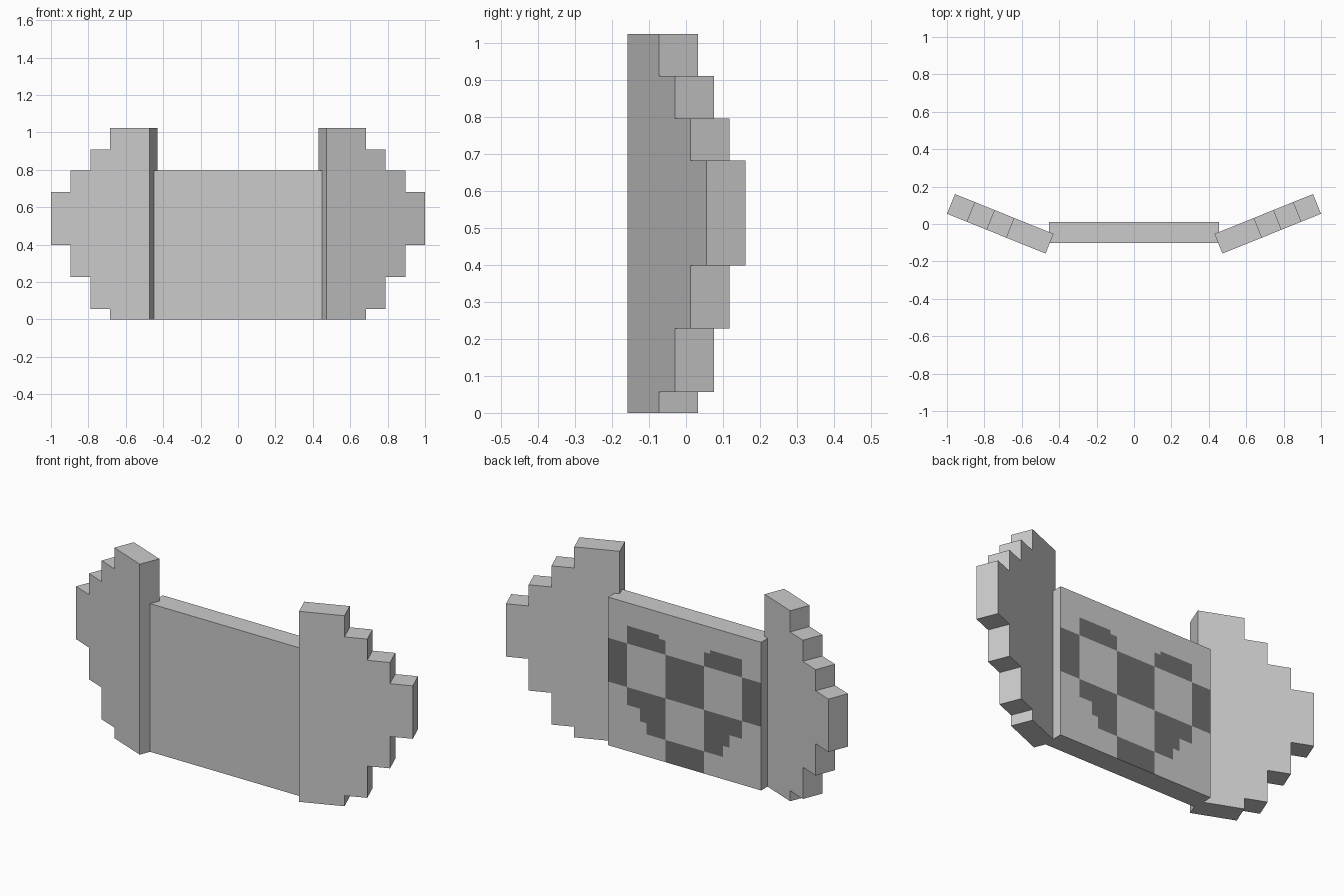
import bpy, bmesh, math
from mathutils import Vector

if "Cube" in bpy.data.objects:
    bpy.data.objects.remove(bpy.data.objects["Cube"])

U = 2 / 35.2            # one block unit
THICK = 2 * U
TILT = math.radians(22)


def material(name, value):
    m = bpy.data.materials.new(name)
    m.diffuse_color = (value, value, value, 1)
    m.use_nodes = True
    m.node_tree.nodes["Principled BSDF"].inputs["Base Color"].default_value = m.diffuse_color
    return m


grey = material("light_grey", 0.6)
dark = material("dark_grey", 0.16)


def finish(bm, name, mats):
    bmesh.ops.recalc_face_normals(bm, faces=bm.faces)
    me = bpy.data.meshes.new(name)
    bm.to_mesh(me)
    bm.free()
    for m in mats:
        me.materials.append(m)
    ob = bpy.data.objects.new(name, me)
    bpy.context.collection.objects.link(ob)
    return ob


# Stepped side wing: (outer end, bottom, top) of each step, in units
STEPS = [(4, 0, 18), (6, 1, 16), (8, 4, 14), (10, 7, 12)]


def wing(name, side):
    lower, upper, start = [], [], 0
    for end, bottom, top in STEPS:
        lower += [(start, bottom), (end, bottom)]
        upper += [(start, top), (end, top)]
        start = end
    bm = bmesh.new()
    verts = []
    for l, z in lower + upper[::-1]:
        l *= U
        verts.append(bm.verts.new((side * (0.473 + l * math.cos(TILT)),
                                   -0.158 + l * math.sin(TILT), z * U)))
    face = bm.faces.new(verts)
    out = bmesh.ops.extrude_face_region(bm, geom=[face])
    moved = [g for g in out["geom"] if isinstance(g, bmesh.types.BMVert)]
    offset = Vector((-side * math.sin(TILT), math.cos(TILT), 0)) * THICK
    bmesh.ops.translate(bm, verts=moved, vec=offset)
    finish(bm, name, [grey])


wing("right_wing", 1)
wing("left_wing", -1)

# Centre panel, with its back face cut into cells for the checkered crest
W, H = 16 * U, 14 * U
Y0, Y1 = -0.102, -0.102 + THICK
ROWS = [0.155, 0.18, 0.275, 0.57, 0.69, 0.775, 0.85]   # fractions from the top


def in_crest(u, v):
    column = round(u * 4)
    row = sum(v > edge for edge in (0.275, 0.57, 0.85))
    if (column + row) % 2 == 0:
        return False
    d = abs(u - 0.5)
    if row == 0:                       # two lobes with clipped inner corners
        return v > (0.18 if d < 0.167 else 0.155)
    if row == 2:                       # stepped lower corners
        return v < (0.69 if d > 0.29 else 0.775 if d > 0.25 else 0.85)
    return row == 1 or column == 2


bm = bmesh.new()
bmesh.ops.create_cube(bm, size=1)
for v in bm.verts:
    v.co = (v.co.x * W, Y0 + (v.co.y + 0.5) * THICK, (v.co.z + 0.5) * H)


def cut(point, normal):
    bmesh.ops.bisect_plane(bm, geom=bm.verts[:] + bm.edges[:] + bm.faces[:],
                           plane_co=point, plane_no=normal)


for i in range(1, 24):
    cut((W * (i / 24 - 0.5), 0, 0), (1, 0, 0))
for r in ROWS:
    cut((0, 0, H * (1 - r)), (0, 0, 1))
for f in bm.faces:
    c = f.calc_center_median()
    if c.y > Y1 - 1e-4 and in_crest(0.5 - c.x / W, 1 - c.z / H):
        f.material_index = 1
finish(bm, "centre_panel", [grey, dark])
